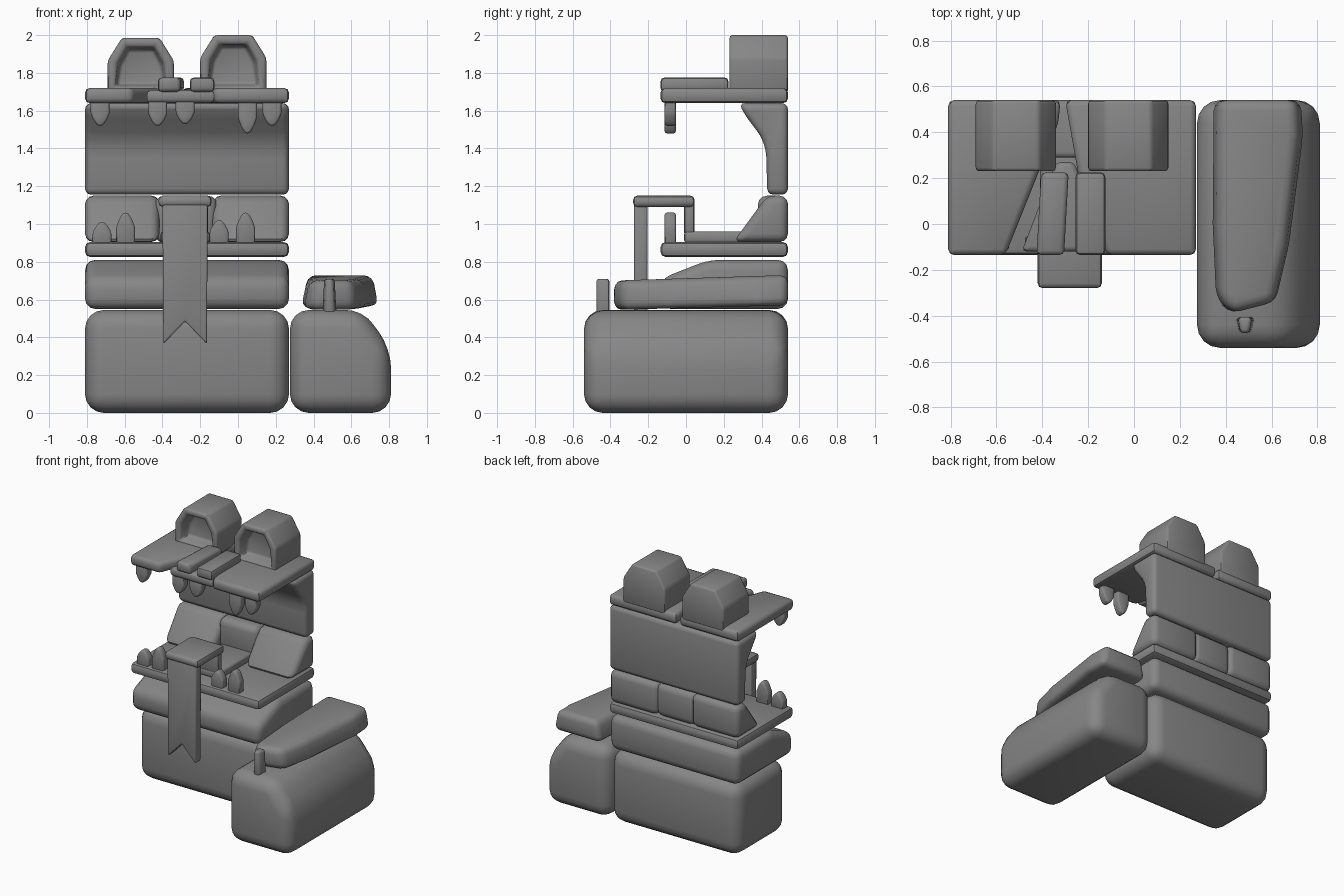
import bpy, bmesh, math
from mathutils import Vector

if "Cube" in bpy.data.objects:
    bpy.data.objects.remove(bpy.data.objects["Cube"], do_unlink=True)

GREY = (0.24, 0.24, 0.24, 1)
clay = bpy.data.materials.new("clay grey")
clay.use_nodes = True
clay.diffuse_color = GREY
clay.node_tree.nodes["Principled BSDF"].inputs["Base Color"].default_value = GREY


def finish(name, bm):
    bmesh.ops.recalc_face_normals(bm, faces=bm.faces)
    mesh = bpy.data.meshes.new(name)
    bm.to_mesh(mesh)
    bm.free()
    mesh.materials.append(clay)
    obj = bpy.data.objects.new(name, mesh)
    bpy.context.collection.objects.link(obj)
    bpy.ops.object.select_all(action='DESELECT')
    obj.select_set(True)
    bpy.context.view_layer.objects.active = obj
    bpy.ops.object.shade_smooth_by_angle(angle=math.radians(45))


def prism(axis, outline, lo, hi):
    """Extrude an outline along one axis; the outline uses the other two in order."""
    bm = bmesh.new()

    def at(p, d):
        return {'x': (d, *p), 'y': (p[0], d, p[1]), 'z': (*p, d)}[axis]
    face = bm.faces.new([bm.verts.new(at(p, lo)) for p in outline])
    out = bmesh.ops.extrude_face_region(bm, geom=[face])
    shift = Vector(at((0, 0), hi - lo))
    bmesh.ops.translate(bm, vec=shift, verts=[g for g in out['geom'] if isinstance(g, bmesh.types.BMVert)])
    bmesh.ops.recalc_face_normals(bm, faces=bm.faces)
    return bm


def soften(bm, width, segments=2):
    bm.normal_update()
    sharp = [e for e in bm.edges if e.calc_face_angle(0) > 0.1]
    bmesh.ops.bevel(bm, geom=sharp, offset=width, segments=segments,
                    profile=0.5, affect='EDGES', clamp_overlap=True)
    return bm


def block(name, axis, outline, lo, hi, width, segments=2):
    finish(name, soften(prism(axis, outline, lo, hi), width, segments))


def box(name, x, y, z, width, segments=2):
    corners = [(x[0], y[0]), (x[1], y[0]), (x[1], y[1]), (x[0], y[1])]
    block(name, 'z', corners, *z, width, segments)


LEFT, RIGHT, BACK, FRONT = 0.27, -0.81, 0.54, -0.135

# Lower body
box("body_base", (RIGHT, LEFT), (-0.06, BACK), (0, 0.545), 0.1, 4)
block("body_cushion", 'x', [(FRONT, 0.55), (BACK, 0.55), (BACK, 0.81), (0.12, 0.81), (FRONT, 0.71)],
      RIGHT, LEFT, 0.055, 3)

# Lower jaw: shelf, cheeks, throat
box("jaw_shelf", (RIGHT, LEFT), (FRONT, BACK), (0.825, 0.905), 0.028)
for side, x0, x1 in (("right", RIGHT, -0.415), ("left", -0.135, LEFT)):
    block(side + "_cheek", 'x', [(0.25, 0.905), (BACK, 0.905), (BACK, 1.15), (0.43, 1.15)], x0, x1, 0.045, 3)
box("throat", (-0.44, -0.11), (0.38, 0.53), (0.9, 1.15), 0.05, 3)

# Tongue: rear floor, rise, bend and forked hanging strip
box("tongue_floor", (-0.41, -0.15), (-0.01, 0.45), (0.9, 0.96), 0.015)
box("tongue_rise", (-0.40, -0.16), (-0.01, 0.045), (0.94, 1.12), 0.015)
box("tongue_bend", (-0.42, -0.14), (-0.28, 0.045), (1.09, 1.15), 0.022)
block("tongue_hanging", 'y', [(-0.40, 1.11), (-0.395, 0.365), (-0.28, 0.485), (-0.165, 0.365), (-0.16, 1.11)],
      -0.275, -0.205, 0.01)

# Head wall with overhanging brow
block("head_wall", 'x', [(0.43, 1.155), (BACK, 1.155), (BACK, 1.64), (0.28, 1.64), (0.31, 1.58),
                         (0.40, 1.46), (0.425, 1.38)], RIGHT, LEFT, 0.035, 3)

# Three upper jaw plates
block("right_snout_plate", 'z', [(RIGHT, FRONT), (-0.56, FRONT), (-0.33, 0.44), (-0.32, BACK), (RIGHT, BACK)],
      1.64, 1.72, 0.025)
block("left_snout_plate", 'z', [(-0.12, FRONT), (LEFT, FRONT), (LEFT, BACK), (-0.30, BACK), (-0.24, 0.2)],
      1.64, 1.72, 0.025)
block("middle_snout_plate", 'z', [(-0.49, -0.12), (-0.12, -0.12), (-0.26, 0.27), (-0.34, 0.27)],
      1.64, 1.71, 0.022)

# Nose bars
block("right_nose_bar", 'z', [(-0.425, FRONT), (-0.305, FRONT), (-0.285, 0.225), (-0.405, 0.225)],
      1.70, 1.775, 0.02)
box("left_nose_bar", (-0.255, -0.125), (FRONT, 0.225), (1.70, 1.775), 0.02)


# Hollow eye housings, with a recess that narrows towards its back
def eye(name, x, top):
    w = 0.175
    bm = prism('y', [(x - w, 1.69), (x + w, 1.69), (x + w, top - 0.12), (x + 0.1, top),
                     (x - 0.1, top), (x - w, top - 0.12)], 0.23, BACK)
    front = min(bm.faces, key=lambda f: f.calc_center_median().y)
    bmesh.ops.inset_region(bm, faces=[front], thickness=0.052)
    bmesh.ops.inset_region(bm, faces=[front], thickness=0.02)
    bmesh.ops.translate(bm, vec=(0, 0.09, 0), verts=front.verts)
    finish(name, soften(bm, 0.016))


eye("right_eye", -0.515, 1.985)
eye("left_eye", -0.025, 2.0)


# Teeth: pointed pegs
def tooth(name, x, root, tip):
    side = [(0.05, 0), (0.05, 0.55), (0.032, 0.82), (0.012, 1)]
    outline = [(x + r, root + (tip - root) * t) for r, t in side]
    outline += [(x - r, root + (tip - root) * t) for r, t in reversed(side)]
    block(name, 'y', outline, -0.113, -0.053, 0.014)


for n, (x, tip) in enumerate([(-0.72, 1.01), (-0.595, 1.06), (-0.10, 1.02), (0.04, 1.06)]):
    tooth(f"lower_tooth_{n + 1}", x, 0.89, tip)
for n, (x, tip) in enumerate([(-0.73, 1.52), (-0.425, 1.52), (-0.28, 1.53), (0.05, 1.48), (0.18, 1.52)]):
    tooth(f"upper_tooth_{n + 1}", x, 1.66, tip)

# Side limb: rounded block with a sloped outer shoulder
block("side_block", 'y', [(0.275, 0.0), (0.81, 0.0), (0.81, 0.34), (0.66, 0.545), (0.275, 0.545)],
      -0.54, BACK, 0.1, 4)

# Pad on the limb, narrowing and thinning to the front
pad = prism('z', [(0.41, -0.39), (0.62, -0.34), (0.68, -0.10), (0.745, 0.38), (0.735, BACK),
                  (0.34, BACK), (0.335, 0.0), (0.35, -0.32)], 0.545, 0.73)
for v in pad.verts:
    rise = (v.co.y + 0.39) / 0.93
    if v.co.z < 0.6:
        v.co.z += 0.025 * rise
    else:
        v.co.z -= 0.03 * (1 - rise)
        v.co.x += (0.54 - v.co.x) * 0.15
finish("limb_pad", soften(pad, 0.055, 3))

# Small claw in front of the pad
claw = prism('z', [(0.46, -0.475), (0.51, -0.475), (0.525, -0.405), (0.445, -0.405)], 0.52, 0.71)
for v in claw.verts:
    if v.co.z > 0.6:
        v.co.x += (0.48 - v.co.x) * 0.25
finish("limb_claw", soften(claw, 0.015))
